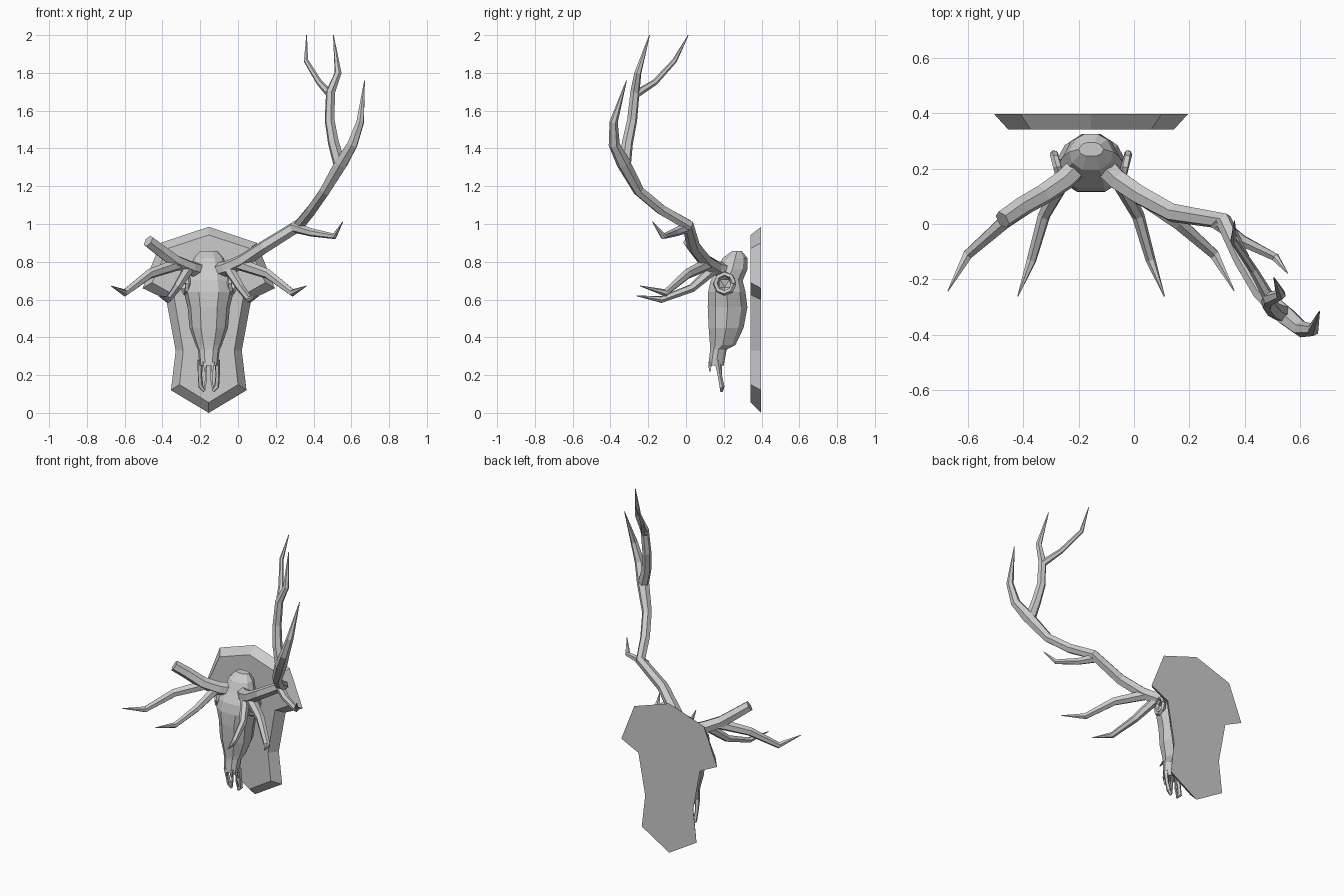
import bpy, bmesh, math
from mathutils import Vector

if "Cube" in bpy.data.objects:
    bpy.data.objects.remove(bpy.data.objects["Cube"])

CX = -0.155  # symmetry plane of skull and plaque


def finish(bm, name):
    bmesh.ops.recalc_face_normals(bm, faces=bm.faces[:])
    me = bpy.data.meshes.new(name)
    bm.to_mesh(me)
    bm.free()
    ob = bpy.data.objects.new(name, me)
    bpy.context.collection.objects.link(ob)
    return ob


def loft(bm, rings):
    """Skin a list of equal-length closed rings and cap both ends."""
    vs = [[bm.verts.new(p) for p in r] for r in rings]
    n = len(vs[0])
    for a, b in zip(vs, vs[1:]):
        for i in range(n):
            j = (i + 1) % n
            bm.faces.new((a[i], a[j], b[j], b[i]))
    bm.faces.new(vs[0])
    bm.faces.new(vs[-1])


def tube(bm, pts, side=1, n=6):
    """Faceted tapering tube through (x, y, z, radius); side=-1 mirrors it."""
    ps = [Vector((CX + side * (p[0] - CX), p[1], p[2])) for p in pts]
    rings, u = [], None
    for i, p in enumerate(ps):
        d0 = (p - ps[max(i - 1, 0)]).normalized()
        d1 = (ps[min(i + 1, len(ps) - 1)] - p).normalized()
        t = (d0 + d1).normalized()
        u = t.orthogonal() if u is None else u - t * u.dot(t)
        u.normalize()
        v = t.cross(u)
        r = pts[i][3]
        rings.append([p + r * (math.cos(k * math.tau / n) * u + math.sin(k * math.tau / n) * v)
                      for k in range(n)])
    loft(bm, rings)


# Wall plaque: bevelled shield, half outlines (offset, z) mirrored
def outline(half, y):
    pts = half + [(-x, z) for x, z in reversed(half[1:-1])]
    return [(CX + x, y, z) for x, z in pts]


back = [(0, .985), (.255, .90), (.35, .66), (.225, .60), (.175, .33), (.20, .12), (0, 0)]
front = [(0, .942), (.218, .87), (.30, .69), (.185, .625), (.135, .33), (.155, .15), (0, .055)]
bm = bmesh.new()
loft(bm, [outline(back, .397), outline(front, .342)])
finish(bm, "wall_plaque")

# Skull: rings of (z, front y, back y, half width)
prof = [(.4, 0), (.85, .2), (1, .5), (.72, .85), (.3, 1)]
prof += [(-x, y) for x, y in reversed(prof)]
levels = [(.857, .245, .295, .045), (.82, .195, .325, .08), (.76, .165, .325, .10),
          (.70, .13, .30, .12), (.64, .117, .315, .132), (.56, .115, .325, .112),
          (.45, .12, .305, .102), (.36, .127, .262, .07), (.335, .128, .215, .058),
          (.25, .118, .20, .048)]
bm = bmesh.new()
loft(bm, [[(CX + w * x, yf + (yb - yf) * y, z) for x, y in prof] for z, yf, yb, w in levels])
skull = finish(bm, "skull")

# Eye sockets cut from the skull
bm = bmesh.new()
for s in (-1, 1):
    g = bmesh.ops.create_icosphere(bm, subdivisions=1, radius=.045)
    bmesh.ops.translate(bm, verts=g["verts"], vec=(CX + s * .135, .205, .685))
cutter = finish(bm, "eye_cutter")
cutter.hide_render = True
cutter.hide_viewport = True
mod = skull.modifiers.new("sockets", "BOOLEAN")
mod.operation = "DIFFERENCE"
mod.object = cutter

# Eye rims, nasal points and upper jaw prongs
bm = bmesh.new()
for s in (-1, 1):
    rim = []
    for k in range(9):
        a = k * math.tau / 8
        rim.append((CX + .122 + .012 * math.cos(a), .205 + .048 * math.cos(a),
                    .685 + .05 * math.sin(a), .015))
    tube(bm, rim, s, 5)
    tube(bm, [(CX + .022, .128, .27, .014), (CX + .018, .126, .22, .006)], s, 4)
    tube(bm, [(CX + .045, .165, .28, .016), (CX + .047, .178, .20, .012),
              (CX + .042, .19, .14, .014), (CX + .022, .188, .115, .008)], s, 5)
    tube(bm, [(CX + .016, .185, .27, .008), (CX + .014, .185, .18, .007),
              (CX + .024, .19, .12, .006)], s, 4)
finish(bm, "eye_rims_and_jaw")

# Antlers: shared lower part, right beam complete, left beam broken off
base = [(-.12, .22, .75, .042), (-.06, .16, .765, .04), (.02, .105, .80, .038)]
brow_tines = [
    [(-.05, .15, .765, .03), (.015, .03, .66, .023), (.06, -.13, .60, .018), (.11, -.262, .62, .002)],
    [(.0, .12, .79, .034), (.16, .005, .735, .027), (.29, -.11, .635, .02), (.362, -.242, .672, .002)],
]
beam = [(.14, .04, .88, .035), (.325, .01, .995, .032), (.39, -.13, 1.075, .03),
        (.46, -.25, 1.175, .03), (.545, -.33, 1.32, .038), (.605, -.38, 1.42, .03),
        (.647, -.383, 1.54, .022), (.67, -.315, 1.76, .002)]
upper_tines = [
    [(.29, .015, .985, .03), (.39, -.06, .955, .022), (.51, -.12, .935, .016), (.555, -.178, 1.012, .002)],
    [(.54, -.325, 1.31, .034), (.505, -.31, 1.43, .03), (.485, -.285, 1.55, .027),
     (.49, -.27, 1.70, .025), (.53, -.255, 1.80, .019), (.505, -.193, 2.0, .002)],
    [(.49, -.27, 1.685, .022), (.43, -.165, 1.75, .016), (.36, -.06, 1.865, .013), (.363, .012, 2.0, .002)],
]
bm = bmesh.new()
for t in [base + beam] + brow_tines + upper_tines:
    tube(bm, t)
finish(bm, "right_antler")

bm = bmesh.new()
for t in [base + [(.10, .06, .86, .036), (.165, .015, .91, .034)]] + brow_tines:
    tube(bm, t, -1)
finish(bm, "broken_left_antler")
